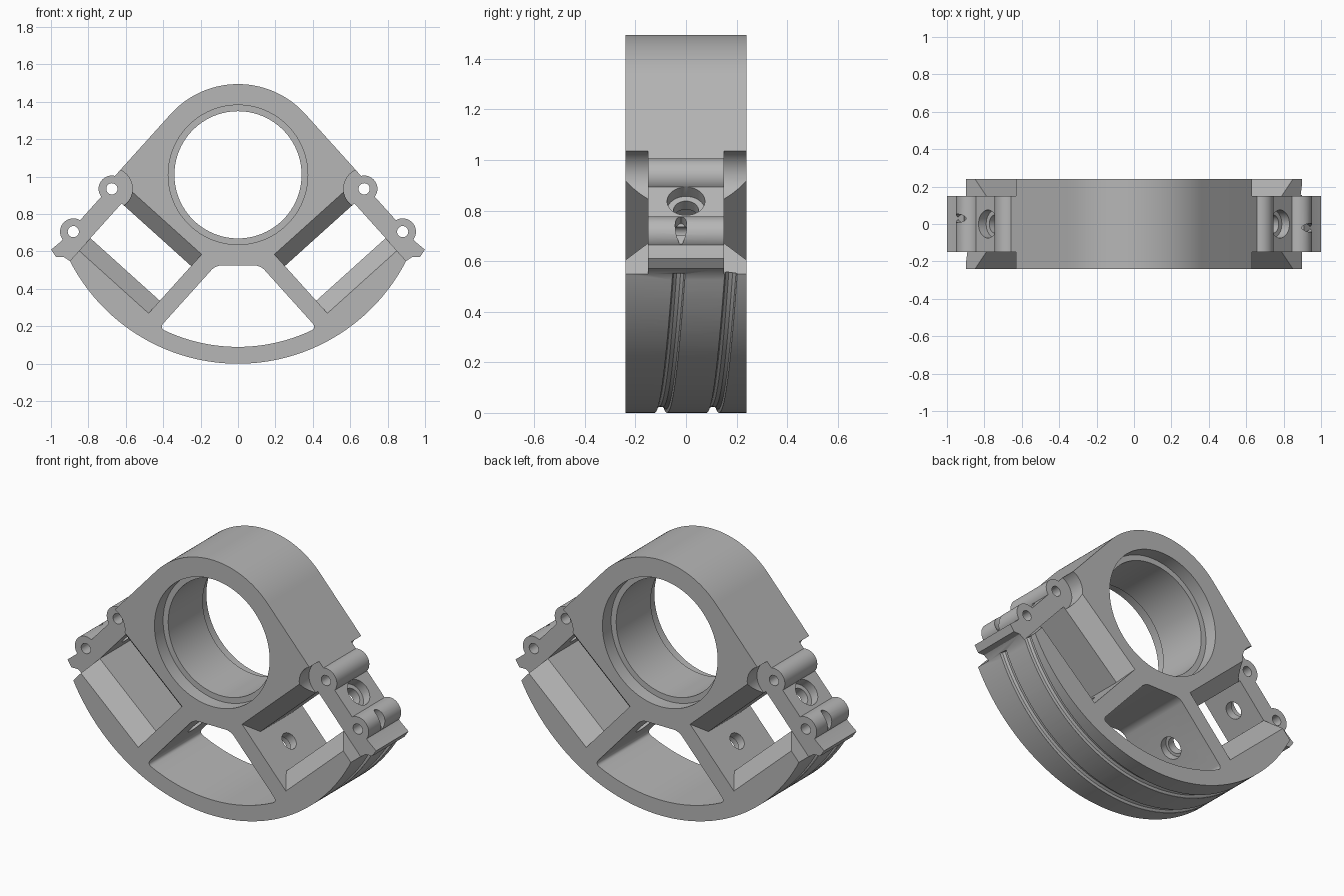
import bpy, bmesh, math
from mathutils import Vector

if "Cube" in bpy.data.objects:
    bpy.data.objects.remove(bpy.data.objects["Cube"])

AXIS_Z = 1.01            # height of the bore axis
HALF = 0.24              # half depth of the body
MID = 0.15               # half depth of the clamp plates
A = math.radians(42)     # tilt of the side pockets
C, S = math.cos(A), math.sin(A)

metal = bpy.data.materials.new("grey_metal")
metal.use_nodes = True
GREY = (0.47, 0.47, 0.47, 1)
metal.diffuse_color = GREY
metal.node_tree.nodes["Principled BSDF"].inputs["Base Color"].default_value = GREY


def tilt(u, v, y=0.0, side=1):
    """Pocket frame: u points outward and up, v outward and down."""
    return Vector((side * (C * u + S * v), y, AXIS_Z + S * u - C * v))


def arc(r, start, end, n):
    """Points on a circle around the bore axis, angle measured from straight down."""
    return [Vector((r * math.sin(t), 0, AXIS_Z - r * math.cos(t)))
            for t in (start + (end - start) * i / n for i in range(n + 1))]


def prism(name, points, sweep, rounding=0):
    bm = bmesh.new()
    face = bm.faces.new([bm.verts.new(p) for p in points])
    moved = bmesh.ops.extrude_face_region(bm, geom=[face])["geom"]
    bmesh.ops.translate(bm, vec=sweep,
                        verts=[g for g in moved if isinstance(g, bmesh.types.BMVert)])
    bmesh.ops.recalc_face_normals(bm, faces=bm.faces)
    if rounding:
        d = sweep.normalized()
        corners = [e for e in bm.edges if e.calc_face_angle() > 0.5
                   and abs((e.verts[0].co - e.verts[1].co).normalized().dot(d)) > 0.99]
        bmesh.ops.bevel(bm, geom=corners, offset=rounding, segments=5,
                        profile=0.5, affect='EDGES')
    mesh = bpy.data.meshes.new(name)
    bm.to_mesh(mesh)
    bm.free()
    obj = bpy.data.objects.new(name, mesh)
    bpy.context.collection.objects.link(obj)
    mesh.materials.append(metal)
    return obj


def along_y(name, points, y0, y1, rounding=0):
    return prism(name, [Vector((p.x, y0, p.z)) for p in points],
                 Vector((0, y1 - y0, 0)), rounding)


def rod(name, centre, r, y0, y1, n=40):
    ring = [centre + Vector((r * math.cos(t), 0, r * math.sin(t)))
            for t in (math.tau * i / n for i in range(n))]
    return along_y(name, ring, y0, y1)


def drill(name, side, v, u0, u1, ry, rv, y=0.0, n=32):
    """Hole along the u direction, oval if ry and rv differ."""
    ring = [tilt(u0, v + rv * math.sin(t), y + ry * math.cos(t), side)
            for t in (math.tau * i / n for i in range(n))]
    return prism(name, ring, tilt(u1, 0, 0, side) - tilt(u0, 0, 0, side))


def combine(target, tool, operation='DIFFERENCE'):
    mod = target.modifiers.new("join", 'BOOLEAN')
    mod.operation, mod.solver, mod.object = operation, 'EXACT', tool
    bpy.context.view_layer.objects.active = target
    bpy.ops.object.modifier_apply(modifier=mod.name)
    bpy.data.objects.remove(tool)


def mirrored(half):
    """Close a right-hand outline with its mirror image, skipping points on the centre."""
    return half + [Vector((-p.x, 0, p.z)) for p in reversed(half) if abs(p.x) > 1e-5]


# Body outline: base arc, pocket shoulder, straight flank, rounded crown
FLANK, SEAT = 0.485, 0.36
end = tilt(SEAT, math.sqrt(AXIS_Z ** 2 - SEAT ** 2))
base_end = math.atan2(end.x, AXIS_Z - end.z)
outline = (arc(AXIS_Z, 0, base_end, 40)
           + [tilt(SEAT, 0.53), tilt(FLANK, 0.53)]
           + arc(FLANK, math.pi / 2 + A, math.pi, 24))
body = along_y("bearing_housing", mirrored(outline), -HALF, HALF)

# Bore with a shallow recess on both faces
combine(body, rod("bore", Vector((0, 0, AXIS_Z)), 0.34, -1, 1, 96))
for y0, y1 in ((-1, -0.16), (0.16, 1)):
    combine(body, rod("recess", Vector((0, 0, AXIS_Z)), 0.373, y0, y1, 96))

# Central window between the ribs
RIB_IN, RIB_OUT, RIM = -0.235, -0.14, 0.92
low = tilt(RIB_IN, math.sqrt(RIM ** 2 - RIB_IN ** 2))
window_top = 0.525
top_v = (AXIS_Z + S * RIB_IN - window_top) / C
window = arc(RIM, 0, math.atan2(low.x, AXIS_Z - low.z), 16) + [tilt(RIB_IN, top_v)]
combine(body, along_y("window", mirrored(window), -1, 1, 0.03))

LUG_U, LUG_V = 0.451, (0.507, 0.815)
for side in (1, -1):
    # Side pocket flared towards both faces
    flare = [(-0.25, 0.437), (-MID, 0.53), (MID, 0.53), (0.25, 0.437),
             (0.25, 0.88), (MID, 0.78), (-MID, 0.78), (-0.25, 0.88)]
    combine(body, prism("pocket", [tilt(RIB_OUT, v, y, side) for y, v in flare],
                        tilt(0.9, 0, 0, side) - tilt(0, 0, 0, side)))
    # Clearance around the upper lug
    upper = tilt(LUG_U, LUG_V[0], 0, side)
    for y0, y1 in ((-1, -MID), (MID, 1)):
        combine(body, rod("clearance", upper, 0.11, y0, y1))
    # Clamp plate and its two lugs
    plate = [(SEAT, 0.5), (0.465, 0.5), (0.465, 0.9), (0.475, 0.966),
             (0.43, 0.977), (0.40, 0.95), (0.33, 0.94), (0.33, 0.80), (SEAT, 0.78)]
    combine(body, along_y("clamp_plate", [tilt(u, v, 0, side) for u, v in plate],
                          -MID, MID), 'UNION')
    for v in LUG_V:
        combine(body, rod("lug", tilt(LUG_U, v, 0, side), 0.071, -MID, MID), 'UNION')
    for v in LUG_V:
        combine(body, rod("pin_hole", tilt(LUG_U, v, 0, side), 0.03, -1, 1, 24))
    # Screw holes through the plate and the rib
    v = sum(LUG_V) / 2 - 0.01
    combine(body, drill("plate_hole", side, v, 0.3, 0.6, 0.05, 0.05))
    combine(body, drill("plate_counterbore", side, v, 0.41, 0.6, 0.075, 0.075))
    combine(body, drill("rib_hole", side, v, -0.3, -0.1, 0.048, 0.048))
    combine(body, drill("rib_counterbore", side, v, -0.3, -0.19, 0.065, 0.065))
    # Cord slot in the lower lug
    combine(body, drill("cord_slot", side, 0.83, 0.47, 0.6, 0.023, 0.055,
                        -0.02 if side > 0 else 0.03, 20))

# Two helical cord grooves round the base
for y_mid in (-0.1, 0.106):
    curve = bpy.data.curves.new("groove", 'CURVE')
    curve.dimensions = '3D'
    curve.bevel_depth, curve.bevel_resolution, curve.use_fill_caps = 0.025, 3, True
    path = arc(AXIS_Z, -1.1, 1.1, 56)
    spline = curve.splines.new('POLY')
    spline.points.add(len(path) - 1)
    for i, (pt, p) in enumerate(zip(spline.points, path)):
        pt.co = (p.x, y_mid + 0.072 * (2 * i / 56 - 1), p.z, 1)
    groove = bpy.data.objects.new("groove", curve)
    bpy.context.collection.objects.link(groove)
    bpy.ops.object.select_all(action='DESELECT')
    groove.select_set(True)
    bpy.context.view_layer.objects.active = groove
    bpy.ops.object.convert(target='MESH')
    groove = bpy.context.view_layer.objects.active
    bm = bmesh.new()
    bm.from_mesh(groove.data)
    bmesh.ops.remove_doubles(bm, verts=bm.verts, dist=1e-5)
    bmesh.ops.recalc_face_normals(bm, faces=bm.faces)
    bm.to_mesh(groove.data)
    bm.free()
    groove.data.materials.clear()
    groove.data.materials.append(metal)
    combine(body, groove)

# Smooth curved walls, keep machined edges crisp
bpy.ops.object.select_all(action='DESELECT')
body.select_set(True)
bpy.context.view_layer.objects.active = body
bpy.ops.object.shade_smooth_by_angle(angle=math.radians(30))
